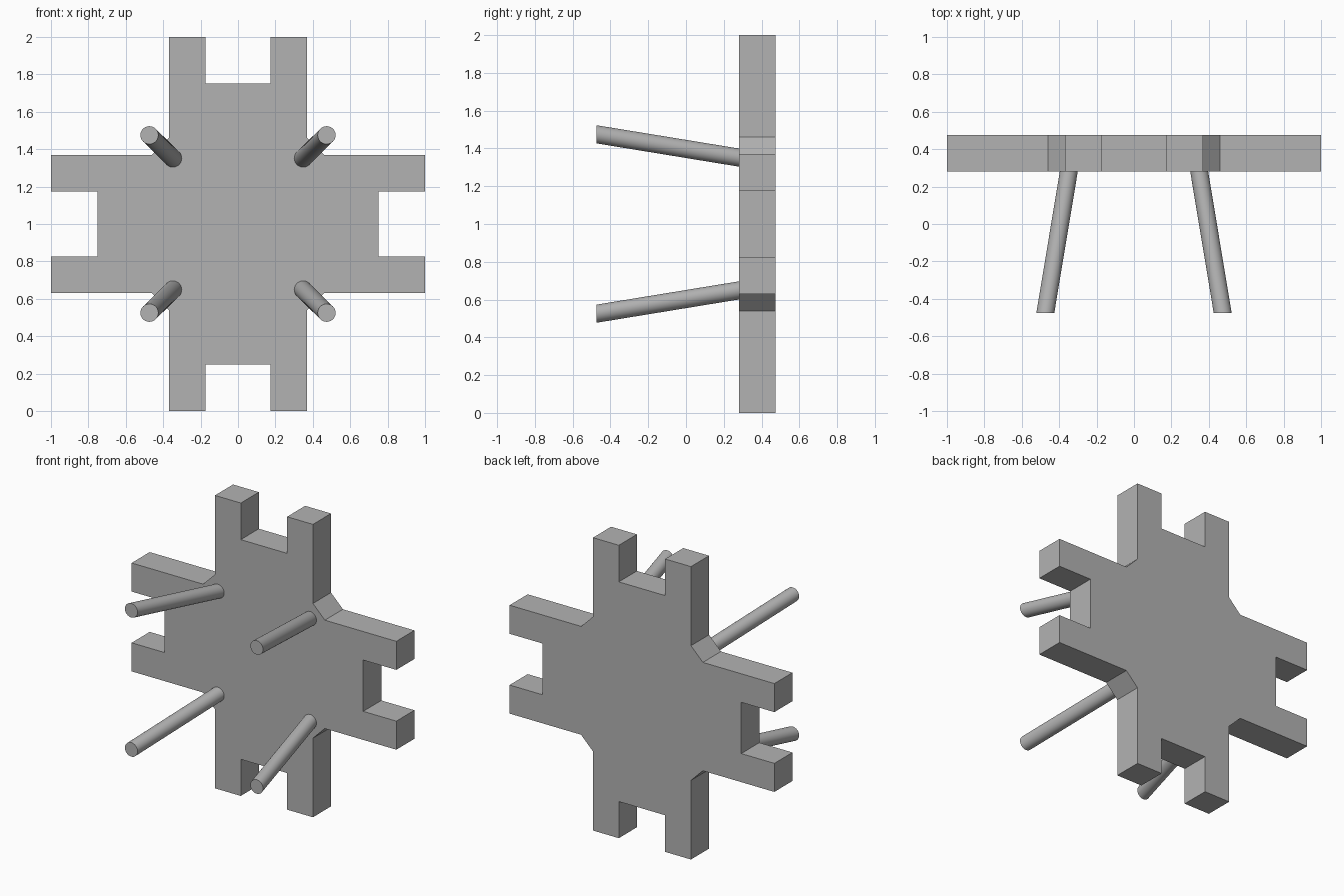
import bpy
import bmesh
from mathutils import Vector

cube = bpy.data.objects.get("Cube")
if cube:
    bpy.data.objects.remove(cube, do_unlink=True)

FRONT, BACK, TIP = 0.28, 0.475, -0.475
MID_Z = 1.0

grey = bpy.data.materials.new("plain grey")
grey.use_nodes = True
colour = (0.45, 0.45, 0.45, 1)
grey.diffuse_color = colour
grey.node_tree.nodes["Principled BSDF"].inputs["Base Color"].default_value = colour


def finish(name, bm):
    bmesh.ops.recalc_face_normals(bm, faces=bm.faces)
    mesh = bpy.data.meshes.new(name)
    bm.to_mesh(mesh)
    bm.free()
    mesh.materials.append(grey)
    obj = bpy.data.objects.new(name, mesh)
    bpy.context.collection.objects.link(obj)
    return obj


# Notched cross plate: one arm's outline turned four times, then extruded
arm = [(0.37, 0.46), (0.37, 1), (0.175, 1), (0.175, 0.75),
       (-0.175, 0.75), (-0.175, 1), (-0.37, 1), (-0.37, 0.46)]
outline = []
for turn in range(4):
    outline += arm
    arm = [(-v, u) for u, v in arm]
bm = bmesh.new()
face = bm.faces.new([bm.verts.new((u, FRONT, MID_Z + v)) for u, v in outline])
extruded = bmesh.ops.extrude_face_region(bm, geom=[face], use_keep_orig=True)
moved = [g for g in extruded["geom"] if isinstance(g, bmesh.types.BMVert)]
bmesh.ops.translate(bm, verts=moved, vec=(0, BACK - FRONT, 0))
finish("cross_plate", bm)


# Splayed round pegs, with ends cut parallel to the plate
def peg(name, side, up):
    base = Vector((side * 0.347, FRONT + 0.01, MID_Z + up * 0.35))
    tip = Vector((side * 0.474, TIP, MID_Z + up * 0.475))
    bm = bmesh.new()
    bmesh.ops.create_cone(bm, cap_ends=True, segments=32,
                          radius1=0.048, radius2=0.048, depth=1)
    for v in bm.verts:
        centre = base.lerp(tip, v.co.z + 0.5)
        v.co = centre + Vector((v.co.x, 0, v.co.y))
    obj = finish(name, bm)
    bpy.ops.object.select_all(action="DESELECT")
    obj.select_set(True)
    bpy.context.view_layer.objects.active = obj
    bpy.ops.object.shade_smooth_by_angle()


for up, level in ((1, "upper"), (-1, "lower")):
    for side, hand in ((1, "left"), (-1, "right")):
        peg(f"{level}_{hand}_peg", side, up)
